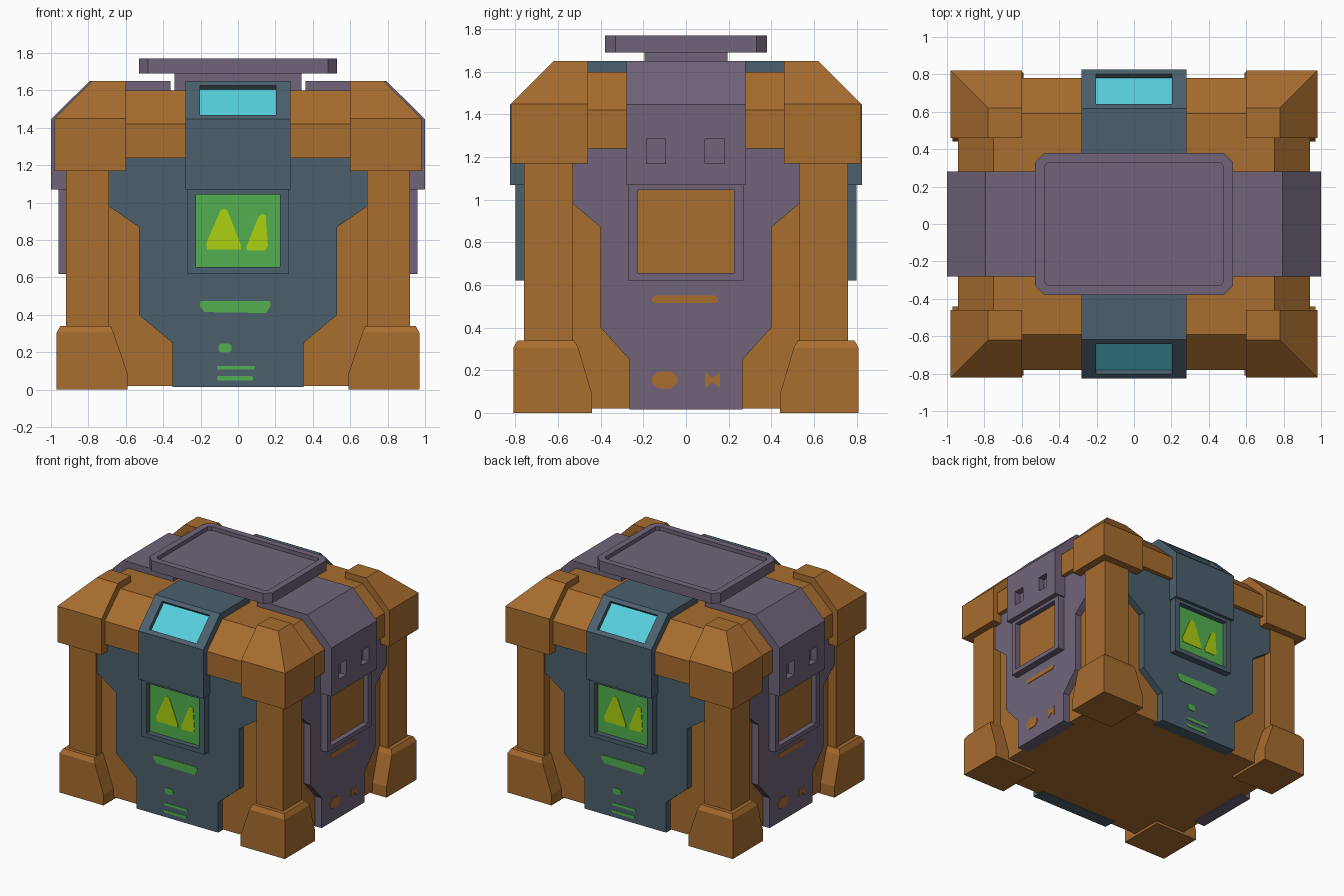
import bpy, bmesh, math
from mathutils import Matrix, Vector

if "Cube" in bpy.data.objects:
    bpy.data.objects.remove(bpy.data.objects["Cube"])


def material(name, rgb):
    m = bpy.data.materials.new(name)
    lin = [((c / 255 + 0.055) / 1.055) ** 2.4 for c in rgb]
    m.diffuse_color = (*lin, 1)
    m.use_nodes = True
    m.node_tree.nodes["Principled BSDF"].inputs["Base Color"].default_value = m.diffuse_color
    return m


ORANGE = material("burnt_orange", (168, 109, 47))
TEAL = material("slate_teal", (75, 96, 109))
PURPLE = material("dusty_purple", (112, 100, 121))
GREEN = material("screen_green", (82, 175, 78))
LIME = material("lime_yellow", (172, 208, 16))
CYAN = material("display_cyan", (86, 208, 220))


def finish(bm, name, mats, turn=0):
    """Rotate the part about z and make it an object."""
    bmesh.ops.rotate(bm, verts=bm.verts, cent=(0, 0, 0),
                     matrix=Matrix.Rotation(math.radians(turn), 3, 'Z'))
    me = bpy.data.meshes.new(name)
    bm.to_mesh(me)
    bm.free()
    for m in mats:
        me.materials.append(m)
    ob = bpy.data.objects.new(name, me)
    bpy.context.collection.objects.link(ob)
    return ob


def loft(loops):
    """Solid through a list of equal-length vertex loops."""
    bm = bmesh.new()
    rings = [[bm.verts.new(p) for p in lp] for lp in loops]
    n = len(rings[0])
    for a, b in zip(rings, rings[1:]):
        for i in range(n):
            bm.faces.new((a[i], a[(i + 1) % n], b[(i + 1) % n], b[i]))
    bm.faces.new(rings[0][::-1])
    bm.faces.new(rings[-1])
    bmesh.ops.recalc_face_normals(bm, faces=bm.faces)
    return bm


def rect(x0, x1, y0, y1, z):
    return [(x0, y0, z), (x1, y0, z), (x1, y1, z), (x0, y1, z)]


def box(x0, x1, y0, y1, z0, z1):
    return loft([rect(x0, x1, y0, y1, z0), rect(x0, x1, y0, y1, z1)])


def slab(pts, y0, y1):
    """Outline in x, z extruded along y."""
    return loft([[(x, y, z) for x, z in pts] for y in (y0, y1)])


def mirrored(pts):
    return pts + [(-x, z) for x, z in reversed(pts)]


def lozenge(x0, x1, z0, z1, c):
    return [(x0 + c, z0), (x1 - c, z0), (x1, z0 + c), (x1, z1 - c),
            (x1 - c, z1), (x0 + c, z1), (x0, z1 - c), (x0, z0 + c)]


def recess(bm, direction, margin, depth, widen=1.0, mat=0):
    """Inset the face looking in a direction and push it inwards."""
    d = Vector(direction).normalized()
    f = max(bm.faces, key=lambda f: f.normal.dot(d))
    bmesh.ops.inset_individual(bm, faces=[f], thickness=margin)
    for v in f.verts:
        v.co.x *= widen
    nrm = f.normal.copy()
    new = bmesh.ops.extrude_discrete_faces(bm, faces=[f])["faces"][0]
    for v in new.verts:
        v.co -= nrm * depth
    new.material_index = mat


# core body with the chamfered top rails
finish(box(-.85, .85, -.69, .69, .02, 1.3), "core_body", [ORANGE])
finish(loft([rect(-.94, .94, -.78, .78, 1.24), rect(-.94, .94, -.78, .78, 1.42),
             rect(-.75, .75, -.59, .59, 1.60)]), "top_rails", [ORANGE])

# four corners: pillar, cap and foot
for sx in (-1, 1):
    for sy in (-1, 1):
        def ring(x0, x1, y0, y1, z):
            return rect(sx * x0, sx * x1, sy * y0, sy * y1, z)
        finish(loft([ring(.69, .92, .53, .76, .2), ring(.69, .92, .53, .76, 1.3)]),
               "corner_pillar", [ORANGE])
        finish(loft([ring(.60, .98, .46, .82, 1.17), ring(.60, .98, .46, .82, 1.45),
                     ring(.60, .78, .46, .62, 1.65)]), "corner_cap", [ORANGE])
        finish(loft([ring(.59, .97, .44, .81, 0), ring(.59, .97, .44, .81, .085),
                     ring(.665, .97, .505, .81, .305), ring(.68, .95, .525, .79, .34)]),
               "corner_foot", [ORANGE])


def side(turn, label, mat, screen, d_panel, d_frame, d_band, inner, widths):
    """Wall panel, screen frame and top band, built facing -y then turned."""
    a, b, c = widths
    # stepped wall panel
    outline = mirrored([(a, 1.25), (a, .98), (b, .87), (b, .40), (c, .25), (c, .015)])
    finish(slab(outline, -d_panel, -d_panel + .1), label + "_panel", [mat], turn)
    # screen in a raised frame
    bm = box(-.27, .27, -d_frame, -d_panel + .03, .62, 1.08)
    recess(bm, (0, -1, 0), .05, .04, .96, 1)
    finish(bm, label + "_screen_frame", [mat, screen], turn)
    # bent band running over the top edge
    prof = [(-d_band, 1.07), (-d_band, 1.447), (-d_band + .207, 1.65), (-inner, 1.65),
            (-inner, 1.5), (-d_band + .25, 1.4), (-d_band + .15, 1.07)]
    bm = loft([[(x, y, z) for y, z in prof] for x in (-.28, .28)])
    if mat is TEAL:
        recess(bm, (0, -1, 1), .046, .03, .825, 1)
    band = finish(bm, label + "_top_band", [mat, CYAN], turn)
    if mat is PURPLE:
        # two small square sockets
        for x in (-.14, .135):
            cut = finish(box(x - .045, x + .045, -d_band - .1, -d_band + .05, 1.17, 1.285),
                         "socket_cutter", [mat], turn)
            cut.hide_render = True
            mod = band.modifiers.new("socket", 'BOOLEAN')
            mod.object = cut
            mod.solver = 'EXACT'
            bpy.context.view_layer.objects.active = band
            bpy.ops.object.modifier_apply(modifier=mod.name)
            bpy.data.objects.remove(cut)


def mark(name, pts, depth, mat, turn):
    finish(slab(pts, -depth - .004, -depth + .002), name, [mat], turn)


for turn, name in ((0, "front"), (180, "back")):
    side(turn, name, TEAL, GREEN, .745, .80, .825, .25, (.69, .53, .35))
    # screen picture: two peaks
    mark(name + "_large_peak", [(-.165, .75), (.015, .75), (.015, .775), (-.055, .955),
                                (-.075, .97), (-.095, .955), (-.17, .785)], .76, LIME, turn)
    mark(name + "_small_peak", [(.05, .745), (.145, .745), (.16, .77), (.148, .93),
                                (.13, .942), (.11, .925), (.045, .765)], .76, LIME, turn)
    # painted stripes
    mark(name + "_wide_stripe", [(-.18, .415), (.15, .41), (.175, .45), (.17, .475),
                                 (-.2, .475), (-.205, .45)], .745, GREEN, turn)
    mark(name + "_dot", lozenge(-.105, -.035, .20, .247, .012), .745, GREEN, turn)
    mark(name + "_upper_stripe", lozenge(-.112, .09, .107, .128, .006), .745, GREEN, turn)
    mark(name + "_lower_stripe", lozenge(-.112, .082, .05, .072, .006), .745, GREEN, turn)

for turn, name in ((90, "right"), (270, "left")):
    side(turn, name, PURPLE, ORANGE, .905, .96, 1.0, .36, (.53, .40, .265))
    # painted marks
    mark(name + "_stripe", lozenge(-.16, .15, .515, .55, .012), .905, ORANGE, turn)
    mark(name + "_blot", lozenge(-.16, -.04, .115, .195, .028), .905, ORANGE, turn)
    mark(name + "_bow", [(.09, .115), (.125, .145), (.16, .115), (.16, .19),
                         (.125, .165), (.09, .19)], .905, ORANGE, turn)

# raised tray lid on a short neck
finish(box(-.34, .34, -.195, .195, 1.58, 1.70), "lid_neck", [PURPLE])
tray = lozenge(-.53, .53, -.38, .38, .05)
bm = loft([[(x, y, z) for x, y in tray] for z in (1.69, 1.77)])
recess(bm, (0, 0, 1), .055, .03)
finish(bm, "lid_tray", [PURPLE])
